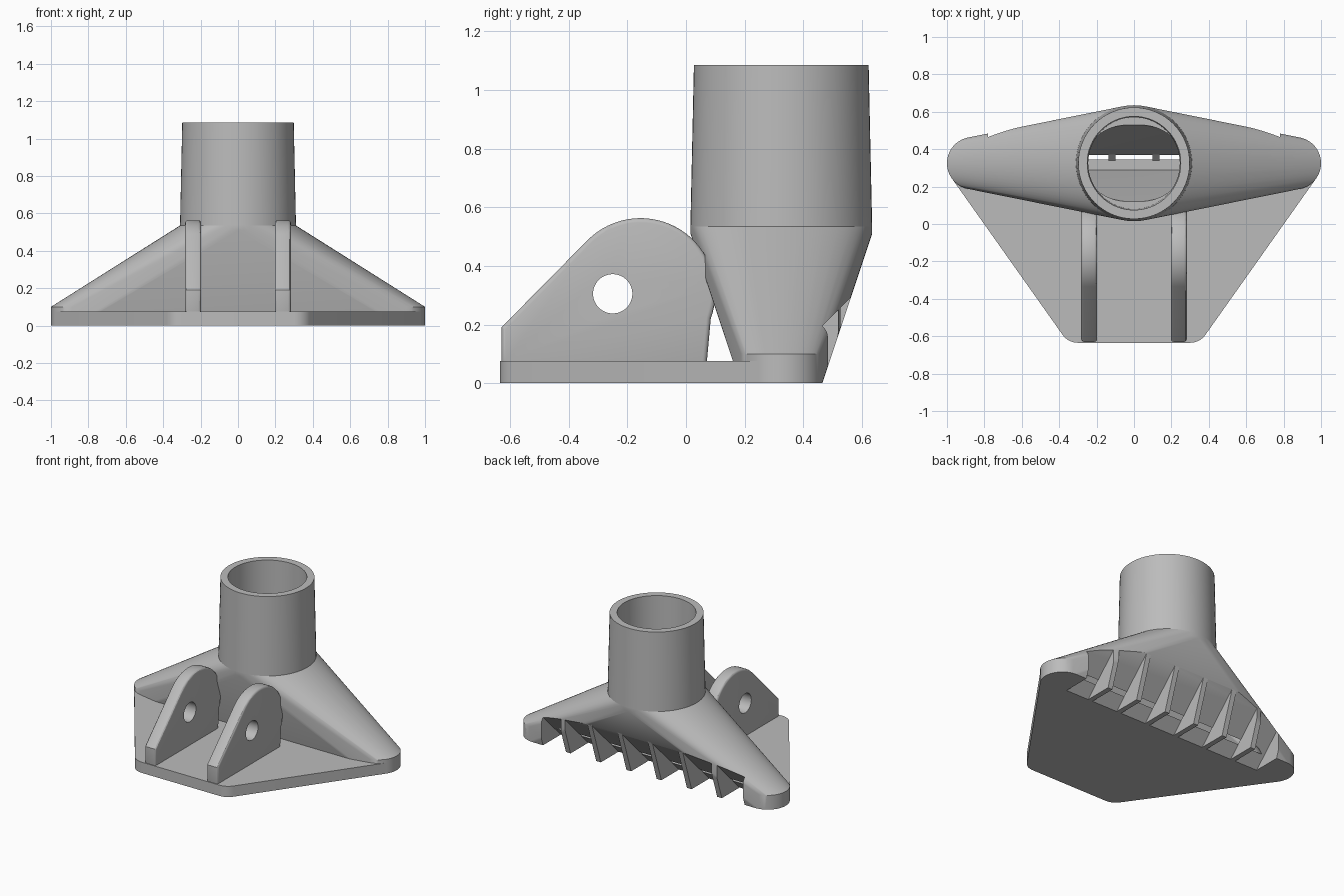
import bpy, bmesh
from math import sin, cos, pi, radians

old = bpy.data.objects.get("Cube")
if old:
    bpy.data.objects.remove(old, do_unlink=True)

grey = bpy.data.materials.new("plain_grey")
grey.use_nodes = True
colour = (0.5, 0.5, 0.5, 1)
grey.diffuse_color = colour
grey.node_tree.nodes["Principled BSDF"].inputs["Base Color"].default_value = colour

CY = 0.325      # centre line of the tube and hood
PLATE = 0.075   # plate thickness
SEAM = 0.535    # height where tube meets hood


def finish(name, bm):
    bmesh.ops.recalc_face_normals(bm, faces=bm.faces)
    mesh = bpy.data.meshes.new(name)
    bm.to_mesh(mesh)
    bm.free()
    mesh.materials.append(grey)
    obj = bpy.data.objects.new(name, mesh)
    bpy.context.collection.objects.link(obj)
    return obj


def ring(x, y, z, rx, ry=None, n=64):
    ry = ry or rx
    return [(x + rx * cos(2 * pi * i / n), y + ry * sin(2 * pi * i / n), z) for i in range(n)]


def hull(name, points):
    bm = bmesh.new()
    verts = [bm.verts.new(p) for p in points]
    res = bmesh.ops.convex_hull(bm, input=verts)
    loose = {v for v in res["geom_interior"] + res["geom_unused"]
             if isinstance(v, bmesh.types.BMVert)}
    bmesh.ops.delete(bm, geom=list(loose), context='VERTS')
    bmesh.ops.dissolve_limit(bm, angle_limit=radians(0.1), verts=bm.verts, edges=bm.edges)
    return finish(name, bm)


def prisms(name, profile, spans):
    """Extrude a y-z profile along x over each (start, end) span."""
    bm = bmesh.new()
    for x0, x1 in spans:
        face = bm.faces.new([bm.verts.new((x0, y, z)) for y, z in profile])
        new = bmesh.ops.extrude_face_region(bm, geom=[face])["geom"]
        bmesh.ops.translate(bm, vec=(x1 - x0, 0, 0),
                            verts=[v for v in new if isinstance(v, bmesh.types.BMVert)])
    return finish(name, bm)


def apply(obj, mod):
    bpy.ops.object.select_all(action='DESELECT')
    bpy.context.view_layer.objects.active = obj
    obj.select_set(True)
    bpy.ops.object.modifier_apply(modifier=mod.name)


def boolean(obj, other, operation='DIFFERENCE'):
    mod = obj.modifiers.new("cut", 'BOOLEAN')
    mod.operation, mod.object, mod.solver = operation, other, 'EXACT'
    apply(obj, mod)


# Flared hood: round at the top, long slot shape at the bottom
hood_points = ring(0, CY, SEAM, 0.31) + ring(0, CY, 0.51, 0.31)
for side in (-1, 1):
    for z in (0, 0.1):
        hood_points += ring(side * 0.86, CY, z, 0.14)
hood = hull("hood", hood_points)
envelope = hull("hood_envelope", hood_points)

# Hollow inside of the hood
cavity_points = ring(0, CY, SEAM + 0.02, 0.245, 0.212)
for side in (-1, 1):
    cavity_points += ring(side * 0.73, CY, PLATE, 0.035)
cavity = hull("cavity_cutter", cavity_points)
boolean(hood, cavity)

# Base plate with rounded corners
plate_points = []
for z in (0, PLATE):
    for side in (-1, 1):
        plate_points += ring(side * 0.3, -0.535, z, 0.1)
        plate_points += ring(side * 0.86, CY, z, 0.14)
plate = hull("base_plate", plate_points)


# Sloping mouth cut along the back
def mouth(shift):
    return [(0.22 - shift, -0.05), (0.67 - shift, 0.4), (0.8, 0.4), (0.8, -0.05)]


mouth_cutter = prisms("mouth_cutter", mouth(0), [(-0.78, 0.78)])
boolean(hood, mouth_cutter)
boolean(plate, mouth_cutter)

# Six ribs across the mouth, trimmed to the hood's outer shape
spans = [(0.234 * (i - 2.5) - 0.018, 0.234 * (i - 2.5) + 0.018) for i in range(6)]
ribs = prisms("mouth_ribs", mouth(0.005), spans)
boolean(ribs, envelope, 'INTERSECT')

# Tapered open tube
bm = bmesh.new()
loops = [[bm.verts.new(p) for p in ring(0, CY, z, r)]
         for r, z in ((0.31, SEAM), (0.298, 1.085), (0.25, 1.085), (0.245, SEAM))]
for k in range(4):
    a, b = loops[k], loops[(k + 1) % 4]
    for i in range(len(a)):
        j = (i + 1) % len(a)
        bm.faces.new((a[i], a[j], b[j], b[i]))
tube = finish("tube", bm)

# Pair of pivot lugs with a cross hole
profile = [(0.07, 0.06), (-0.63, 0.06), (-0.63, 0.19)]
for i in range(33):
    a = radians(135 - 155 * i / 32)
    profile.append((-0.155 + 0.255 * cos(a), 0.308 + 0.255 * sin(a)))
hole = [(-0.25 + 0.067 * cos(2 * pi * i / 48), 0.305 + 0.067 * sin(2 * pi * i / 48))
        for i in range(48)]
hole_cutter = prisms("hole_cutter", hole, [(-0.5, 0.5)])
lugs = []
for name, x in (("right_lug", -0.24), ("left_lug", 0.24)):
    lug = prisms(name, profile, [(x - 0.043, x + 0.043)])
    bevel = lug.modifiers.new("soft_edges", 'BEVEL')
    bevel.width, bevel.segments = 0.015, 3
    bevel.limit_method, bevel.angle_limit = 'ANGLE', radians(60)
    apply(lug, bevel)
    boolean(lug, hole_cutter)
    lugs.append(lug)

for helper in (envelope, cavity, mouth_cutter, hole_cutter):
    bpy.data.objects.remove(helper, do_unlink=True)

# Smooth the curved surfaces and keep the creases
bpy.ops.object.select_all(action='DESELECT')
for obj in (hood, plate, ribs, tube, *lugs):
    obj.select_set(True)
bpy.context.view_layer.objects.active = hood
bpy.ops.object.shade_smooth_by_angle(angle=radians(30))
